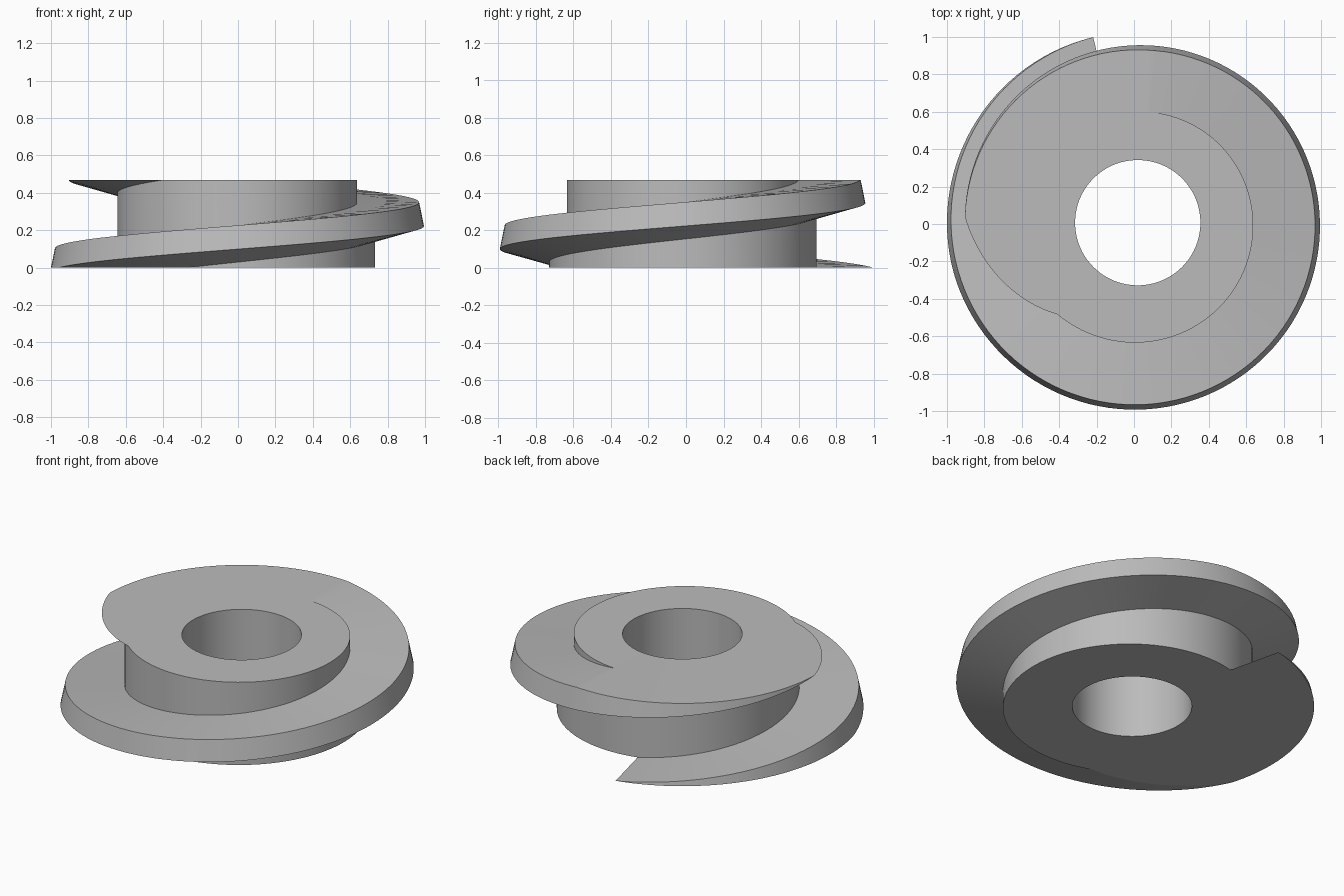
import bpy
import bmesh
from math import cos, sin, radians

if "Cube" in bpy.data.objects:
    bpy.data.objects.remove(bpy.data.objects["Cube"], do_unlink=True)

HEIGHT, PITCH = 0.467, 0.492
CX, CY = 0.02, 0.007
BORE = 0.335
STEP = 3


# Helix heights and radii by unwound angle in degrees
def rise(angle, start):
    return PITCH * (angle - start) / 360


def core_radius(angle):
    return 0.737 - 0.000266 * (angle - 270)


def rim_radius(z):
    return 1.02 - 0.205 * z


def section(angle):
    """One turn of the thread profile: lower flank, rim, upper flank, core wall."""
    low, high = rise(angle, 196.5), rise(angle, 103.5)
    nxt = angle + 360
    return [(core_radius(angle), rise(angle, 247)),
            (rim_radius(low), low),
            (rim_radius(high), high),
            (core_radius(nxt), high),
            (core_radius(nxt), rise(nxt, 247))]


def polar(r, angle, z):
    a = radians(angle)
    return (CX + r * cos(a), CY + r * sin(a), z)


bm = bmesh.new()

# Thread and core swept along the helix
rows = [[bm.verts.new(polar(r, a, z)) for r, z in section(a)]
        for a in range(-120, 601, STEP)]
for p, q in zip(rows, rows[1:]):
    for i in range(len(p) - 1):
        bm.faces.new((p[i], q[i], q[i + 1], p[i + 1]))
bmesh.ops.remove_doubles(bm, verts=bm.verts, dist=1e-5)

# Trim flat at the bottom and top
for z, side in ((0, -1), (HEIGHT, 1)):
    bmesh.ops.bisect_plane(bm, geom=bm.verts[:] + bm.edges[:] + bm.faces[:],
                           dist=1e-6, plane_co=(0, 0, z), plane_no=(0, 0, side),
                           clear_outer=True)
bmesh.ops.remove_doubles(bm, verts=bm.verts, dist=1e-5)

# Bore through the middle
rings = [[bm.verts.new(polar(BORE, a, z)) for a in range(0, 360, STEP)]
         for z in (0, HEIGHT)]
n = len(rings[0])
for i in range(n):
    j = (i + 1) % n
    bm.faces.new((rings[0][i], rings[1][i], rings[1][j], rings[0][j]))

# End faces between the outline and the bore
for z in (0, HEIGHT):
    border = [e for e in bm.edges if len(e.link_faces) == 1
              and all(abs(v.co.z - z) < 1e-4 for v in e.verts)]
    bmesh.ops.triangle_fill(bm, edges=border, use_beauty=True, normal=(0, 0, 1))
bmesh.ops.recalc_face_normals(bm, faces=bm.faces)

mesh = bpy.data.meshes.new("screw_flight")
bm.to_mesh(mesh)
bm.free()
screw = bpy.data.objects.new("screw_flight", mesh)
bpy.context.collection.objects.link(screw)

# Plain grey metal
grey = bpy.data.materials.new("plain_grey")
grey.use_nodes = True
colour = (0.5, 0.5, 0.5, 1)
grey.diffuse_color = colour
grey.node_tree.nodes["Principled BSDF"].inputs["Base Color"].default_value = colour
mesh.materials.append(grey)

bpy.ops.object.select_all(action="DESELECT")
screw.select_set(True)
bpy.context.view_layer.objects.active = screw
bpy.ops.object.shade_smooth_by_angle(angle=radians(6))
